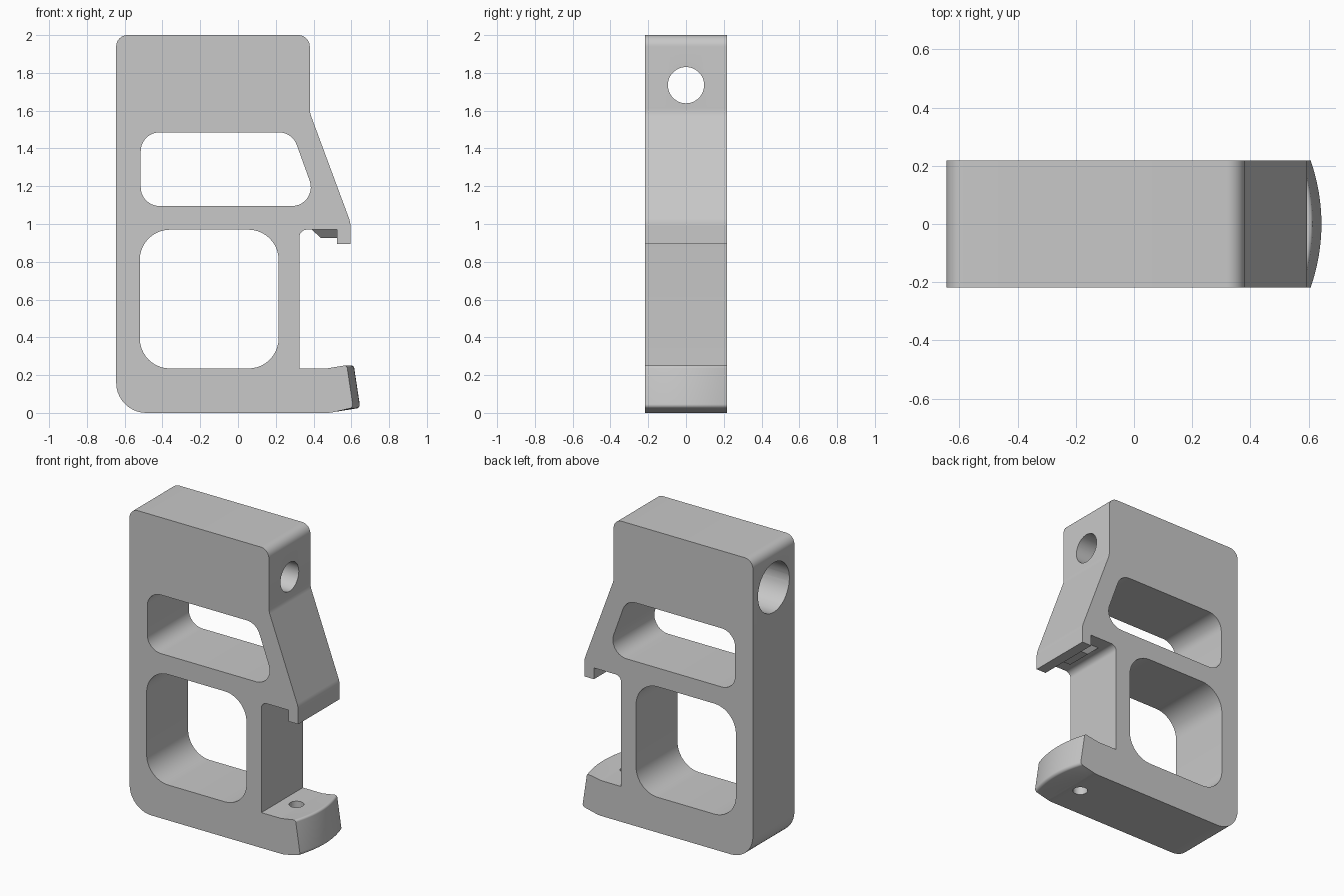
import bpy, bmesh, math
from mathutils import Vector

if "Cube" in bpy.data.objects:
    bpy.data.objects.remove(bpy.data.objects["Cube"], do_unlink=True)

HALF = 0.218  # half of the body thickness

grey = bpy.data.materials.new("plain grey")
grey.use_nodes = True
grey.diffuse_color = (0.58, 0.58, 0.58, 1)
grey.node_tree.nodes["Principled BSDF"].inputs["Base Color"].default_value = (0.58, 0.58, 0.58, 1)


def fillet(corners, steps=10):
    """Turn (x, z, radius) corners into a rounded outline."""
    outline = []
    for i, (x, z, r) in enumerate(corners):
        p = Vector((x, z))
        if r == 0:
            outline.append(p)
            continue
        a = (Vector(corners[i - 1][:2]) - p).normalized()
        b = (Vector(corners[(i + 1) % len(corners)][:2]) - p).normalized()
        half = a.angle(b) / 2
        centre = p + (a + b).normalized() * r / math.sin(half)
        start = p + a * r / math.tan(half) - centre
        end = p + b * r / math.tan(half) - centre
        sweep = start.angle_signed(end)
        for k in range(steps + 1):
            t = -sweep * k / steps
            c, s = math.cos(t), math.sin(t)
            outline.append(centre + Vector((start.x * c - start.y * s, start.x * s + start.y * c)))
    return outline


def prism(name, outline, half, slices=1, warp=None):
    """Extrude an x-z outline along y, optionally warping each point."""
    bm = bmesh.new()
    loops = []
    for k in range(slices + 1):
        y = -half + 2 * half * k / slices
        pts = [Vector((p.x, y, p.y)) for p in outline]
        loops.append([bm.verts.new(warp(p) if warp else p) for p in pts])
    for lower, upper in zip(loops, loops[1:]):
        for i in range(len(outline)):
            bm.faces.new((lower[i - 1], lower[i], upper[i], upper[i - 1]))
    bm.faces.new(loops[0])
    bm.faces.new(loops[-1])
    bmesh.ops.recalc_face_normals(bm, faces=bm.faces)
    mesh = bpy.data.meshes.new(name)
    bm.to_mesh(mesh)
    bm.free()
    obj = bpy.data.objects.new(name, mesh)
    bpy.context.collection.objects.link(obj)
    mesh.materials.append(grey)
    return obj


def drill(name, radius, start, end):
    """Cylinder cutter between two points."""
    start, end = Vector(start), Vector(end)
    axis = end - start
    bpy.ops.mesh.primitive_cylinder_add(vertices=48, radius=radius, depth=axis.length,
                                        location=(start + end) / 2,
                                        rotation=axis.to_track_quat("Z", "Y").to_euler())
    obj = bpy.context.object
    obj.name = name
    obj.data.materials.append(grey)
    return obj


def activate(obj):
    bpy.ops.object.select_all(action="DESELECT")
    obj.select_set(True)
    bpy.context.view_layer.objects.active = obj


def cut(obj, cutter):
    activate(obj)
    mod = obj.modifiers.new("cut", "BOOLEAN")
    mod.operation = "DIFFERENCE"
    mod.solver = "EXACT"
    mod.object = cutter
    bpy.ops.object.modifier_apply(modifier=mod.name)
    bpy.data.objects.remove(cutter, do_unlink=True)


def foot_bulge(p):
    """Round the free end of the foot across the thickness."""
    if p.x > 0.54 and p.z < 0.3:
        p.x += 0.037 * (1 - (p.y / HALF) ** 2)
    return p


# Body: slab with sloped shoulder, overhanging lip and foot
body = prism("body", fillet([
    (-0.645, 0, 0.16), (-0.645, 2, 0.06), (0.38, 2, 0.06),
    (0.38, 1.59, 0.12), (0.595, 1.01, 0.12), (0.595, 0.895, 0),
    (0.525, 0.895, 0), (0.525, 0.97, 0), (0.325, 0.97, 0.04),
    (0.325, 0.235, 0), (0.47, 0.235, 0.15), (0.576, 0.253, 0.015),
    (0.61, 0.028, 0.02), (0.49, 0, 0.2),
]), HALF, 16, foot_bulge)

# Windows through the thickness
cut(body, prism("upper_window", fillet([
    (-0.515, 1.095, 0.1), (-0.515, 1.485, 0.1),
    (0.287, 1.485, 0.1), (0.428, 1.095, 0.1)]), 0.4))
cut(body, prism("lower_window", fillet([
    (-0.52, 0.235, 0.16), (-0.52, 0.97, 0.16),
    (0.215, 0.97, 0.16), (0.215, 0.235, 0.16)]), 0.4))

# Stepped cross bore near the top and pin hole in the foot
cut(body, drill("wide_bore", 0.165, (-0.8, 0, 1.735), (0.18, 0, 1.735)))
cut(body, drill("narrow_bore", 0.096, (0, 0, 1.735), (0.6, 0, 1.735)))
cut(body, drill("foot_hole", 0.045, (0.43, 0, -0.1), (0.43, 0, 0.4)))

# Small tapered catch tucked behind the lip
def taper(p):
    p.y *= 1 if p.z > 0.95 else 0.65
    return p

catch = prism("lip_catch", fillet([
    (0.385, 0.975, 0), (0.53, 0.975, 0), (0.53, 0.925, 0), (0.44, 0.925, 0)]),
    0.13, 1, taper)

for obj in (body, catch):
    activate(obj)
    bpy.ops.object.shade_smooth_by_angle(angle=math.radians(30))
